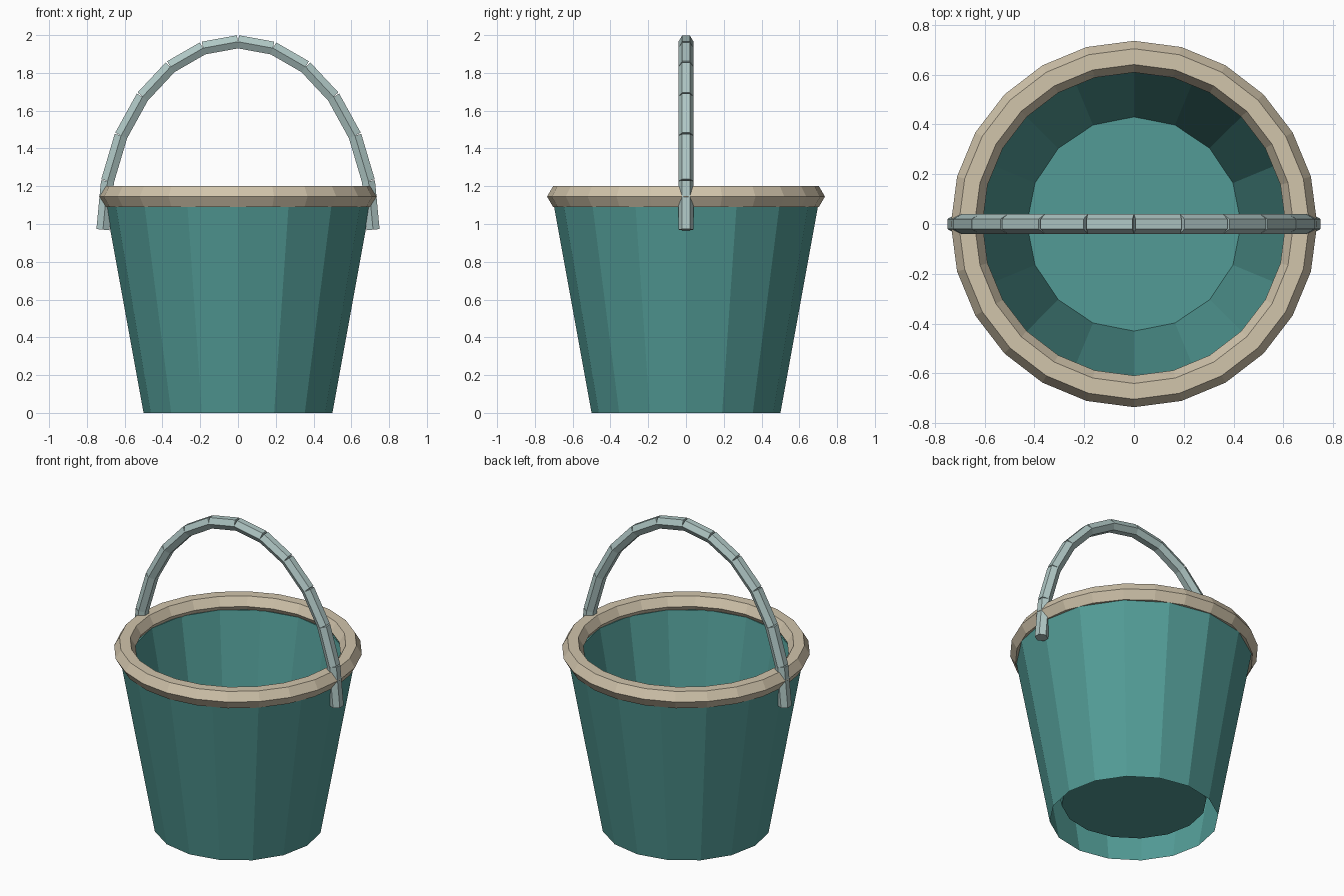
import bpy
import bmesh
import math
from mathutils import Vector

cube = bpy.data.objects.get("Cube")
if cube:
    bpy.data.objects.remove(cube, do_unlink=True)


def make_material(name, rgb):
    mat = bpy.data.materials.new(name)
    mat.use_nodes = True
    color = (*rgb, 1.0)
    mat.diffuse_color = color
    mat.node_tree.nodes["Principled BSDF"].inputs["Base Color"].default_value = color
    return mat


def make_object(name, bm, mat):
    mesh = bpy.data.meshes.new(name)
    bm.to_mesh(mesh)
    bm.free()
    mesh.materials.append(mat)
    obj = bpy.data.objects.new(name, mesh)
    bpy.context.collection.objects.link(obj)
    return obj


def lathe(bm, profile, sides, closed=False):
    """Join rings of (radius, height) into a faceted shell; return the rings."""
    rings = []
    for radius, z in profile:
        angles = [math.tau * i / sides for i in range(sides)]
        rings.append([bm.verts.new((radius * math.cos(a), radius * math.sin(a), z))
                      for a in angles])
    pairs = list(zip(rings, rings[1:]))
    if closed:
        pairs.append((rings[-1], rings[0]))
    for low, high in pairs:
        for i in range(sides):
            j = (i + 1) % sides
            bm.faces.new((low[i], low[j], high[j], high[i]))
    return rings


teal = make_material("teal paint", (0.085, 0.33, 0.305))
cream = make_material("cream rim", (0.64, 0.555, 0.41))
metal = make_material("pale grey metal", (0.43, 0.57, 0.555))

# Bucket: tapered outer wall, inner wall and a raised floor
bm = bmesh.new()
rings = lathe(bm, [(0.5, 0), (0.7, 1.1), (0.622, 1.12), (0.43, 0.11)], 16)
bm.faces.new(rings[-1])
make_object("bucket_body", bm, teal)

# Rim: six-sided ring around the top edge
bm = bmesh.new()
rim_radius, rim_height, rim_thickness = 0.672, 1.145, 0.0635
section = [(rim_radius + rim_thickness * math.cos(math.tau * k / 6),
            rim_height + rim_thickness * math.sin(math.tau * k / 6)) for k in range(6)]
lathe(bm, section, 24, closed=True)
make_object("rim", bm, cream)


# Handle: straight six-sided bars along a half ellipse
def arch_point(step):
    a = math.radians(15 * step)
    return Vector((0.715 * math.sin(a), 0, 0.97 + 0.995 * math.cos(a)))


bm = bmesh.new()
for step in range(-6, 6):
    start, end = arch_point(step), arch_point(step + 1)
    outward = (end - start).normalized().cross(Vector((0, 1, 0)))
    ends = []
    for centre in (start, end):
        ends.append([bm.verts.new(centre + 0.04 * (
            Vector((0, math.cos(math.tau * k / 6), 0))
            + outward * math.sin(math.tau * k / 6))) for k in range(6)])
    a, b = ends
    for k in range(6):
        n = (k + 1) % 6
        bm.faces.new((a[k], a[n], b[n], b[k]))
    bm.faces.new(a[::-1])
    bm.faces.new(b)
bmesh.ops.recalc_face_normals(bm, faces=bm.faces)
make_object("handle", bm, metal)
